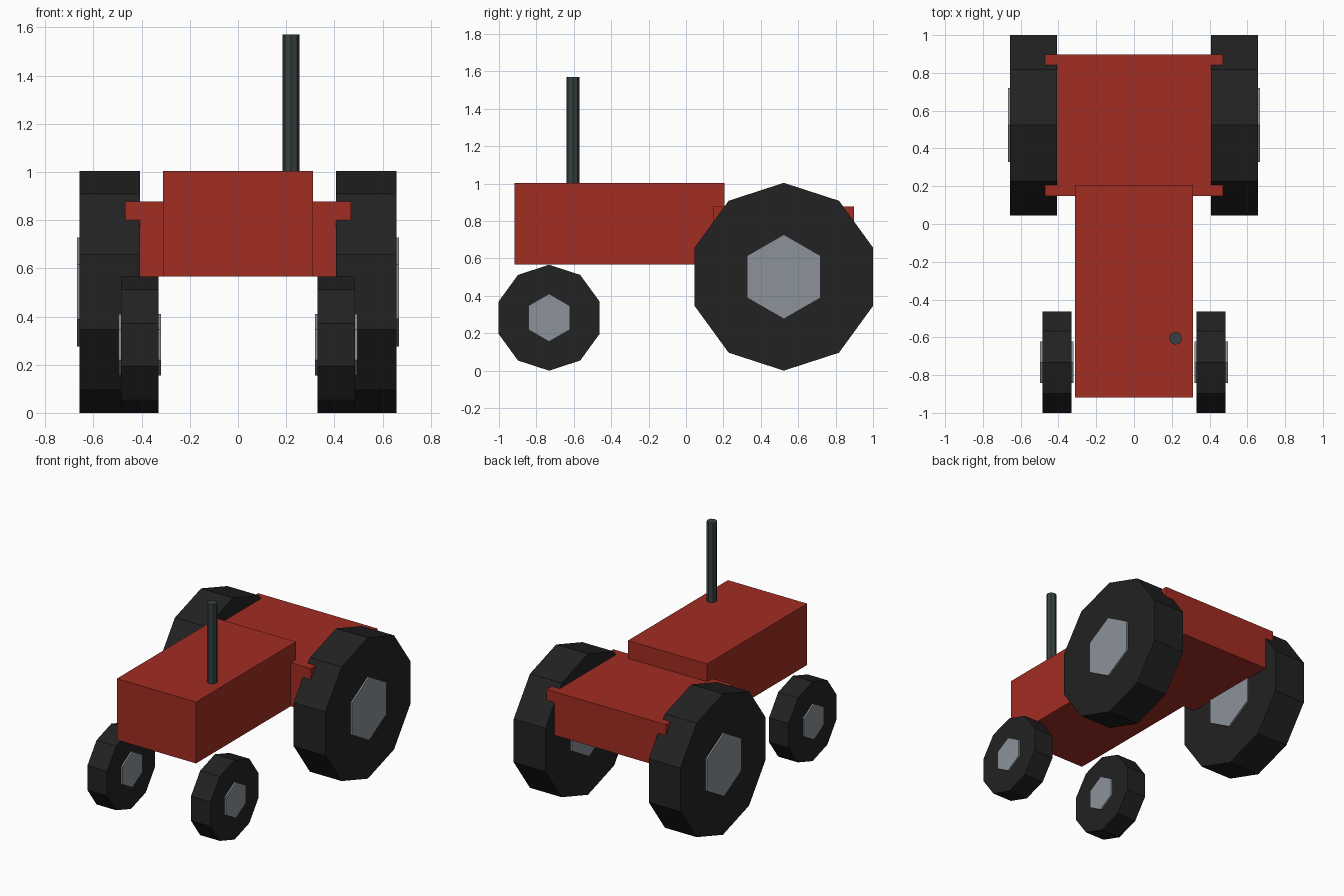
import bpy
import math

default = bpy.data.objects.get("Cube")
if default:
    bpy.data.objects.remove(default, do_unlink=True)


def material(name, rgb):
    mat = bpy.data.materials.new(name)
    mat.use_nodes = True
    color = (*rgb, 1.0)
    mat.diffuse_color = color
    mat.node_tree.nodes["Principled BSDF"].inputs["Base Color"].default_value = color
    return mat


red = material("red paint", (0.36, 0.026, 0.016))
rubber = material("black rubber", (0.016, 0.016, 0.016))
steel = material("grey steel", (0.26, 0.29, 0.32))
pipe = material("dark pipe metal", (0.04, 0.052, 0.052))


def box(name, half_width, y0, y1, z0, z1, mat):
    bpy.ops.mesh.primitive_cube_add(size=1, location=(0, (y0 + y1) / 2, (z0 + z1) / 2))
    obj = bpy.context.object
    obj.name = name
    obj.scale = (2 * half_width, y1 - y0, z1 - z0)
    bpy.ops.object.transform_apply(location=False, rotation=False, scale=True)
    obj.data.materials.append(mat)


def disc(name, sides, radius, x0, x1, y, z, mat):
    """Prism along x with one corner pointing straight up."""
    bpy.ops.mesh.primitive_cylinder_add(
        vertices=sides, radius=radius, depth=x1 - x0,
        location=((x0 + x1) / 2, y, z), rotation=(math.pi / 2, 0, math.pi / 2))
    obj = bpy.context.object
    obj.name = name
    obj.data.materials.append(mat)


def wheel(name, side, x, width, y, radius, hub_radius):
    label = "left" if side > 0 else "right"
    half, hub_half = width / 2, width / 2 + 0.011
    disc(f"{name}_{label}_tire", 10, radius, side * x - half, side * x + half, y, radius, rubber)
    disc(f"{name}_{label}_hub", 6, hub_radius, side * x - hub_half, side * x + hub_half, y, radius, steel)


# Bodywork
box("hood", 0.312, -0.918, 0.207, 0.567, 1.004, red)
box("rear_body", 0.409, 0.148, 0.897, 0.567, 0.86, red)
box("fender_plate", 0.47, 0.148, 0.897, 0.8, 0.877, red)

# Wheels, large at the back and small at the front
for side in (1, -1):
    wheel("rear", side, 0.532, 0.25, 0.523, 0.502, 0.226)
    wheel("front", side, 0.408, 0.155, -0.732, 0.283, 0.128)

# Exhaust stack
bpy.ops.mesh.primitive_cylinder_add(vertices=8, radius=0.035, depth=0.6, location=(0.22, -0.605, 1.27))
exhaust = bpy.context.object
exhaust.name = "exhaust_stack"
exhaust.data.materials.append(pipe)
